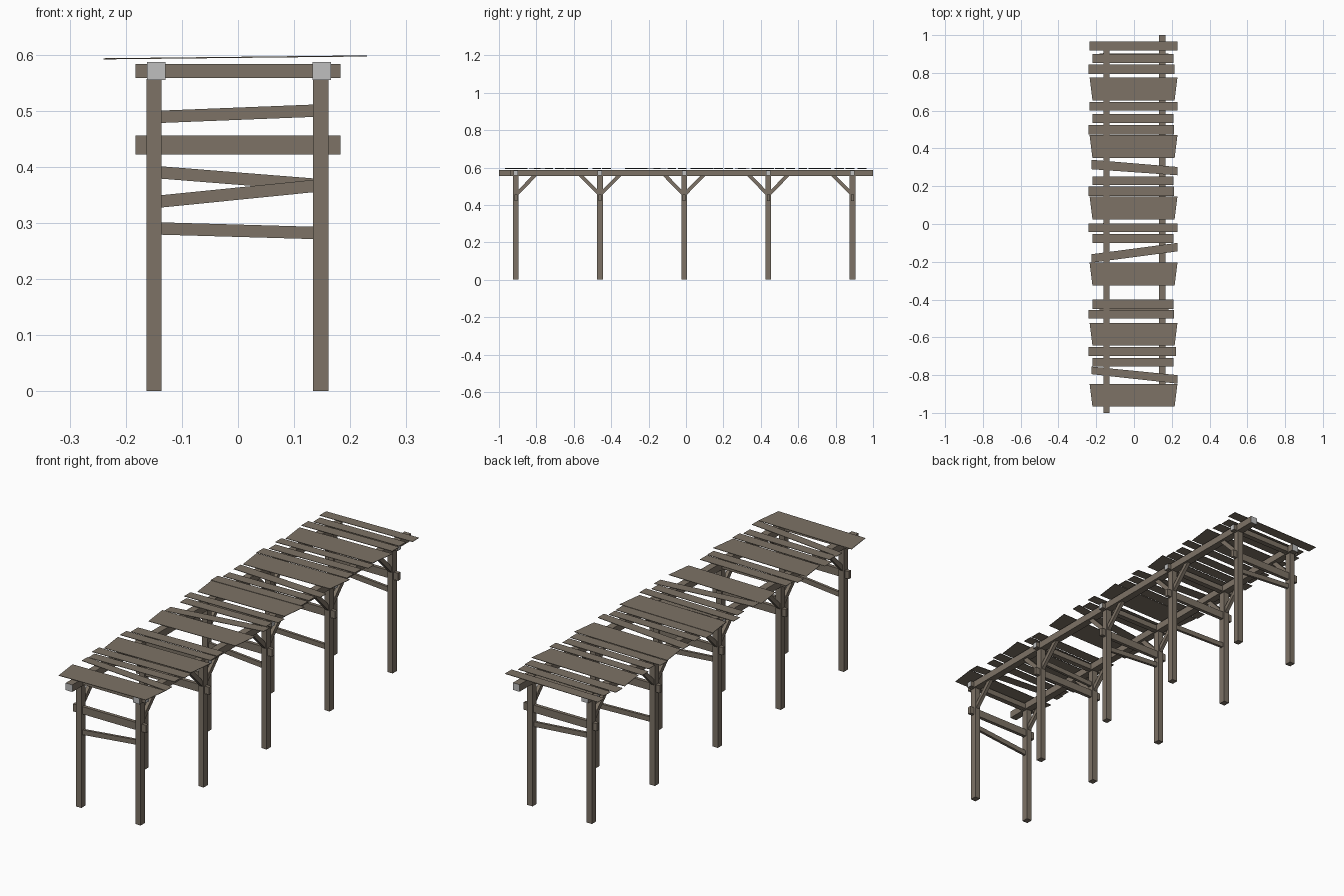
import bpy, bmesh, math
from mathutils import Vector

if "Cube" in bpy.data.objects:
    bpy.data.objects.remove(bpy.data.objects["Cube"])


def material(name, rgb):
    m = bpy.data.materials.new(name)
    m.diffuse_color = (*rgb, 1)
    m.use_nodes = True
    m.node_tree.nodes["Principled BSDF"].inputs["Base Color"].default_value = m.diffuse_color
    return m


WOOD = material("weathered wood", (0.205, 0.17, 0.132))
END = material("pale end grain", (0.52, 0.52, 0.52))


def prism(name, outline, offset, end_axis=None):
    """Extrude a flat outline by offset; faces along end_axis become end grain."""
    bm = bmesh.new()
    f = bm.faces.new([bm.verts.new(p) for p in outline])
    ext = bmesh.ops.extrude_face_region(bm, geom=[f])["geom"]
    bmesh.ops.translate(bm, vec=offset,
                        verts=[v for v in ext if isinstance(v, bmesh.types.BMVert)])
    bmesh.ops.recalc_face_normals(bm, faces=bm.faces)
    if end_axis is not None:
        for face in bm.faces:
            if abs(face.normal[end_axis]) > 0.9:
                face.material_index = 1
    me = bpy.data.meshes.new(name)
    bm.to_mesh(me)
    bm.free()
    me.materials.append(WOOD)
    me.materials.append(END)
    ob = bpy.data.objects.new(name, me)
    bpy.context.collection.objects.link(ob)
    return ob


def box(name, x0, x1, y0, y1, z0, z1, end_axis=None):
    pts = [(x0, y0, z0), (x1, y0, z0), (x1, y1, z0), (x0, y1, z0)]
    return prism(name, pts, Vector((0, 0, z1 - z0)), end_axis)


POST_X = (-0.1495, 0.1475)
POST_Y = [-0.91, -0.46, -0.01, 0.44, 0.89]
# centre height of each frame's slanted rail at its left and right ends
RAILS = [(0.338, 0.366), (0.489, 0.50), (0.39, 0.368), (0.29, 0.282), (0.39, 0.368)]

# long beams, staggered lengthwise
box("left_beam", -0.162, -0.129, -1.0, 0.93, 0.555, 0.587, 1)
box("right_beam", 0.133, 0.166, -0.94, 1.0, 0.555, 0.587, 1)

for i, (y, (zl, zr)) in enumerate(zip(POST_Y, RAILS)):
    # posts with knee braces towards the neighbouring frames
    for x in POST_X:
        box("post", x - 0.0135, x + 0.0135, y - 0.015, y + 0.015, 0, 0.556)
        for s in (-1, 1):
            if (i == 0 and s < 0) or (i == 4 and s > 0):
                continue
            prism("knee_brace", [(x - 0.008, y + s * a, z) for a, z in
                  ((0.013, 0.453), (0.115, 0.557), (0.088, 0.557), (0.013, 0.48))],
                  Vector((0.016, 0, 0)))
    # cross beam, level tie board and slanted rail
    box("cross_beam", -0.183, 0.183, y - 0.012, y + 0.012, 0.558, 0.583, 0)
    box("tie_board", -0.183, 0.183, y - 0.008, y + 0.008, 0.422, 0.456)
    prism("slanted_rail", [(-0.14, y - 0.006, zl - 0.011), (0.138, y - 0.006, zr - 0.011),
                           (0.138, y - 0.006, zr + 0.011), (-0.14, y - 0.006, zl + 0.011)],
          Vector((0, 0.012, 0)))


def deck_board(name, left, right, x0, x1, taper=0.0):
    """left and right are (low y, high y) at each end; boards rise slightly to the right."""
    def z(x):
        return 0.594 + 0.011 * x
    corners = [(x0 + taper, left[0]), (x1 - taper, right[0]), (x1, right[1]), (x0, left[1])]
    prism(name, [(x, y, z(x)) for x, y in corners], Vector((0, 0, 0.002)))


# wide tapered boards, by lower edge
for y in (-0.967, -0.643, -0.325, 0.025, 0.35, 0.655):
    deck_board("wide_deck_board", (y, y + 0.12), (y, y + 0.12), -0.235, 0.23, 0.015)

# narrow boards: lower edge, upper edge, left end, right end
for y0, y1, x0, x1 in (
        (-0.755, -0.71, -0.22, 0.21), (-0.70, -0.65, -0.24, 0.222),
        (-0.50, -0.455, -0.24, 0.212), (-0.45, -0.40, -0.22, 0.21),
        (-0.10, -0.053, -0.22, 0.21), (-0.042, 0.003, -0.24, 0.23),
        (0.148, 0.198, -0.24, 0.212), (0.207, 0.252, -0.22, 0.21),
        (0.475, 0.525, -0.24, 0.212), (0.535, 0.582, -0.22, 0.21),
        (0.602, 0.646, -0.235, 0.23), (0.795, 0.845, -0.24, 0.215),
        (0.852, 0.90, -0.22, 0.21), (0.918, 0.965, -0.235, 0.23)):
    deck_board("narrow_deck_board", (y0, y1), (y0, y1), x0, x1)

# crooked boards lying askew
for left, right in (((-0.795, -0.755), (-0.845, -0.80)),
                    ((-0.205, -0.16), (-0.145, -0.10)),
                    ((0.29, 0.34), (0.258, 0.302))):
    deck_board("crooked_deck_board", left, right, -0.225, 0.23)
